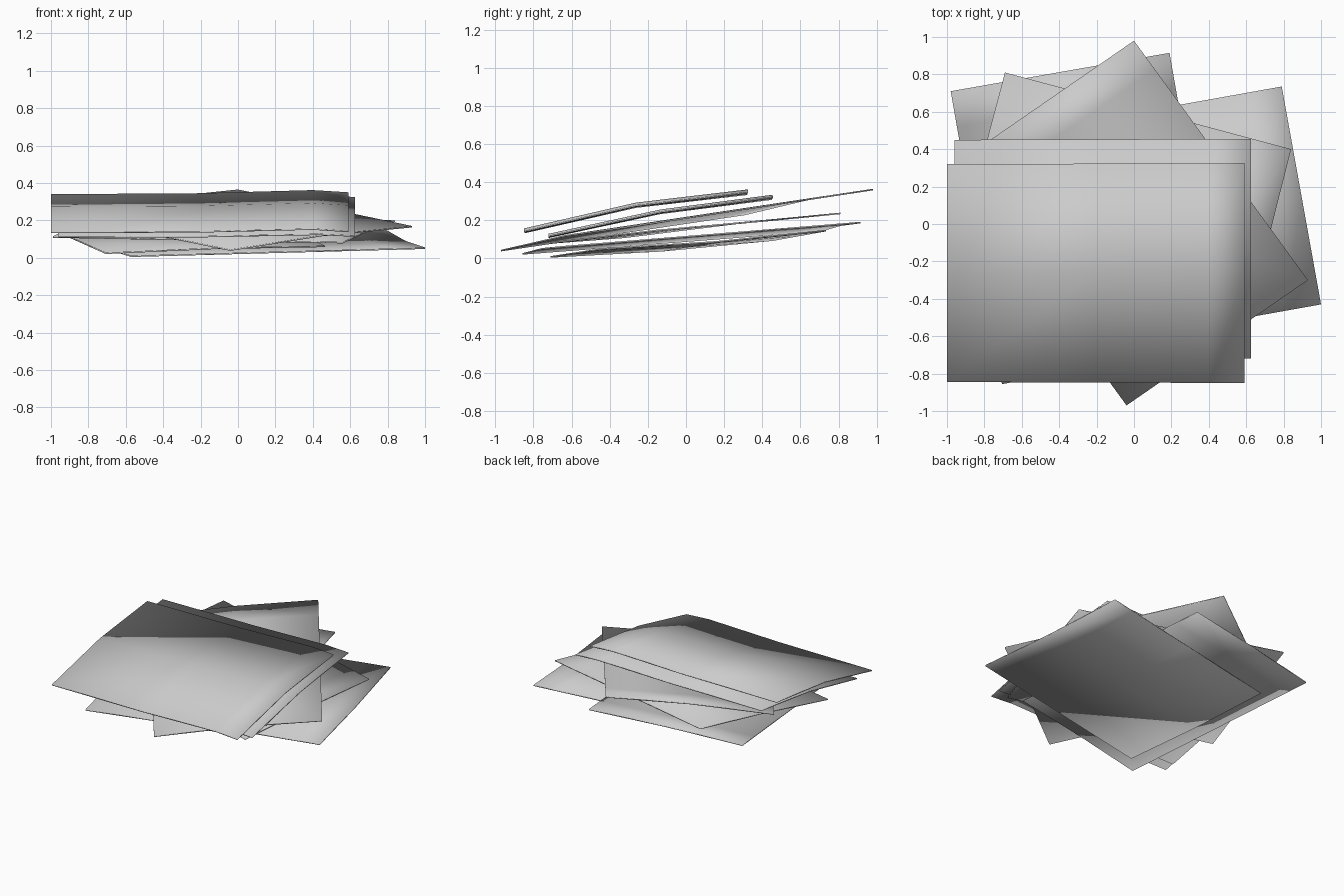
import bpy
from mathutils import Vector

cube = bpy.data.objects.get("Cube")
if cube:
    bpy.data.objects.remove(cube)

paper = bpy.data.materials.new("paper grey")
paper.use_nodes = True
grey = (0.6, 0.6, 0.6, 1)
paper.diffuse_color = grey
paper.node_tree.nodes["Principled BSDF"].inputs["Base Color"].default_value = grey

THICK = 0.008


def sheet(name, corners, bulge, curl=0.0):
    """Thin bent sheet; corners run around it, first edge is a long one."""
    a, b, c, d = (Vector(p) for p in corners)
    cols, rows = (0, 0.5, 0.88, 1), (0, 0.5, 1)
    nu, nv = len(cols), len(rows)
    verts = []
    for drop in (0, THICK):
        for v in rows:
            for u in cols:
                p = a.lerp(b, u).lerp(d.lerp(c, u), v)
                p.z += bulge * 4 * v * (1 - v) - drop
                if u == 0.88:
                    p.z += curl
                verts.append(p)
    n = nu * nv
    faces = []
    for j in range(nv - 1):
        for i in range(nu - 1):
            k = j * nu + i
            quad = (k, k + 1, k + nu + 1, k + nu)
            faces += [quad, tuple(q + n for q in reversed(quad))]
    # rim walls follow the boundary loop
    rim = list(range(nu)) + [j * nu + nu - 1 for j in range(1, nv)]
    rim += [n - 1 - i for i in range(1, nu)] + [j * nu for j in range(nv - 2, 0, -1)]
    for p, q in zip(rim, rim[1:] + rim[:1]):
        faces.append((p, p + n, q + n, q))
    mesh = bpy.data.meshes.new(name)
    mesh.from_pydata(verts, [], faces)
    mesh.materials.append(paper)
    mesh.shade_smooth()
    obj = bpy.data.objects.new(name, mesh)
    bpy.context.collection.objects.link(obj)


# Stack from the top sheet down to the bottom one
sheet("top_sheet", [(-1, -.845, .14), (.59, -.85, .145), (.59, .325, .35), (-1, .32, .34)], .033, .013)
sheet("second_sheet", [(-.96, -.72, .115), (.625, -.72, .12), (.625, .455, .325), (-.96, .45, .315)], .025, .01)
sheet("third_sheet", [(.93, -.3, .17), (0, .98, .365), (-.97, .31, .235), (-.04, -.97, .045)], .015)
sheet("fourth_sheet", [(-.99, -.32, .115), (.56, -.71, .085), (.84, .4, .2), (-.69, .81, .24)], .008)
sheet("fifth_sheet", [(.464, -.65, .065), (.19, .915, .192), (-.98, .71, .15), (-.706, -.856, .028)], .008)
sheet("bottom_sheet", [(-.57, -.71, .012), (1, -.43, .055), (.79, .735, .15), (-.776, .455, .1)], -.012)
